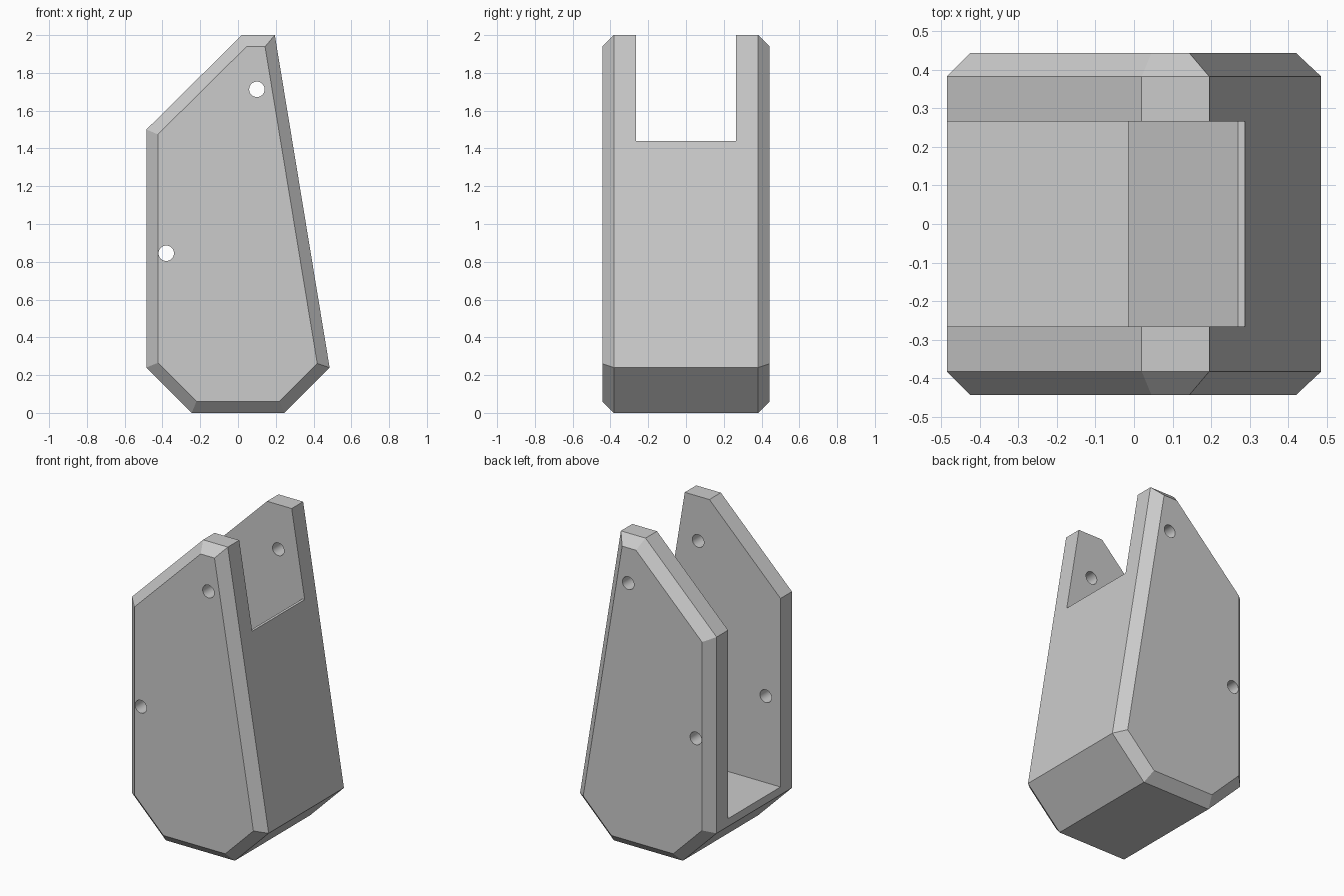
import bpy
import bmesh
from math import pi

old = bpy.data.objects.get("Cube")
if old:
    bpy.data.objects.remove(old)

grey = bpy.data.materials.new("plain grey")
grey.use_nodes = True
colour = (0.6, 0.6, 0.6, 1)
grey.diffuse_color = colour
grey.node_tree.nodes["Principled BSDF"].inputs["Base Color"].default_value = colour


def prism(name, profile, half_width, chamfer=0):
    """Extrude an x-z profile along y, optionally chamfering both rims."""
    bm = bmesh.new()
    face = bm.faces.new([bm.verts.new((x, -half_width, z)) for x, z in profile])
    ext = bmesh.ops.extrude_face_region(bm, geom=[face])
    verts = [g for g in ext["geom"] if isinstance(g, bmesh.types.BMVert)]
    bmesh.ops.translate(bm, verts=verts, vec=(0, 2 * half_width, 0))
    bmesh.ops.recalc_face_normals(bm, faces=bm.faces)
    if chamfer:
        rims = [e for e in bm.edges
                if abs(e.verts[0].co.y - e.verts[1].co.y) < 1e-5]
        bmesh.ops.bevel(bm, geom=rims, offset=chamfer, offset_type='OFFSET',
                        segments=1, profile=0.5, affect='EDGES')
    mesh = bpy.data.meshes.new(name)
    bm.to_mesh(mesh)
    bm.free()
    mesh.materials.append(grey)
    obj = bpy.data.objects.new(name, mesh)
    bpy.context.collection.objects.link(obj)
    return obj


def cut(body, cutter):
    """Subtract the cutter from the body and discard it."""
    cutter.hide_render = True
    mod = body.modifiers.new("cut", 'BOOLEAN')
    mod.operation = 'DIFFERENCE'
    mod.solver = 'EXACT'
    mod.object = cutter
    bpy.context.view_layer.objects.active = body
    bpy.ops.object.modifier_apply(modifier=mod.name)
    bpy.data.objects.remove(cutter)


# Chamfered housing with a slanted side
housing = prism("housing", [(-0.485, 0.24), (-0.245, 0), (0.245, 0), (0.485, 0.24),
                            (0.195, 2), (0.02, 2), (-0.485, 1.5)], 0.443, 0.061)

# Slot between the cheeks: floor, back wall, sloped ledge and open top
slot = prism("slot_cutter", [(-0.7, 0.29), (-0.015, 0.29), (-0.015, 1.155),
                             (0.27, 1.44), (0.6, 1.44), (0.6, 2.2), (-0.7, 2.2)], 0.266)
cut(housing, slot)

# Pin holes through both cheeks
for x, z in [(-0.38, 0.845), (0.1, 1.713)]:
    bpy.ops.mesh.primitive_cylinder_add(vertices=32, radius=0.041, depth=1.2,
                                        location=(x, 0, z), rotation=(pi / 2, 0, 0))
    pin = bpy.context.object
    pin.name = "pin_hole_cutter"
    pin.data.materials.append(grey)
    cut(housing, pin)

# Crisp flats, smooth hole walls
bpy.ops.object.select_all(action='DESELECT')
housing.select_set(True)
bpy.context.view_layer.objects.active = housing
bpy.ops.object.shade_smooth_by_angle(angle=pi / 9)
